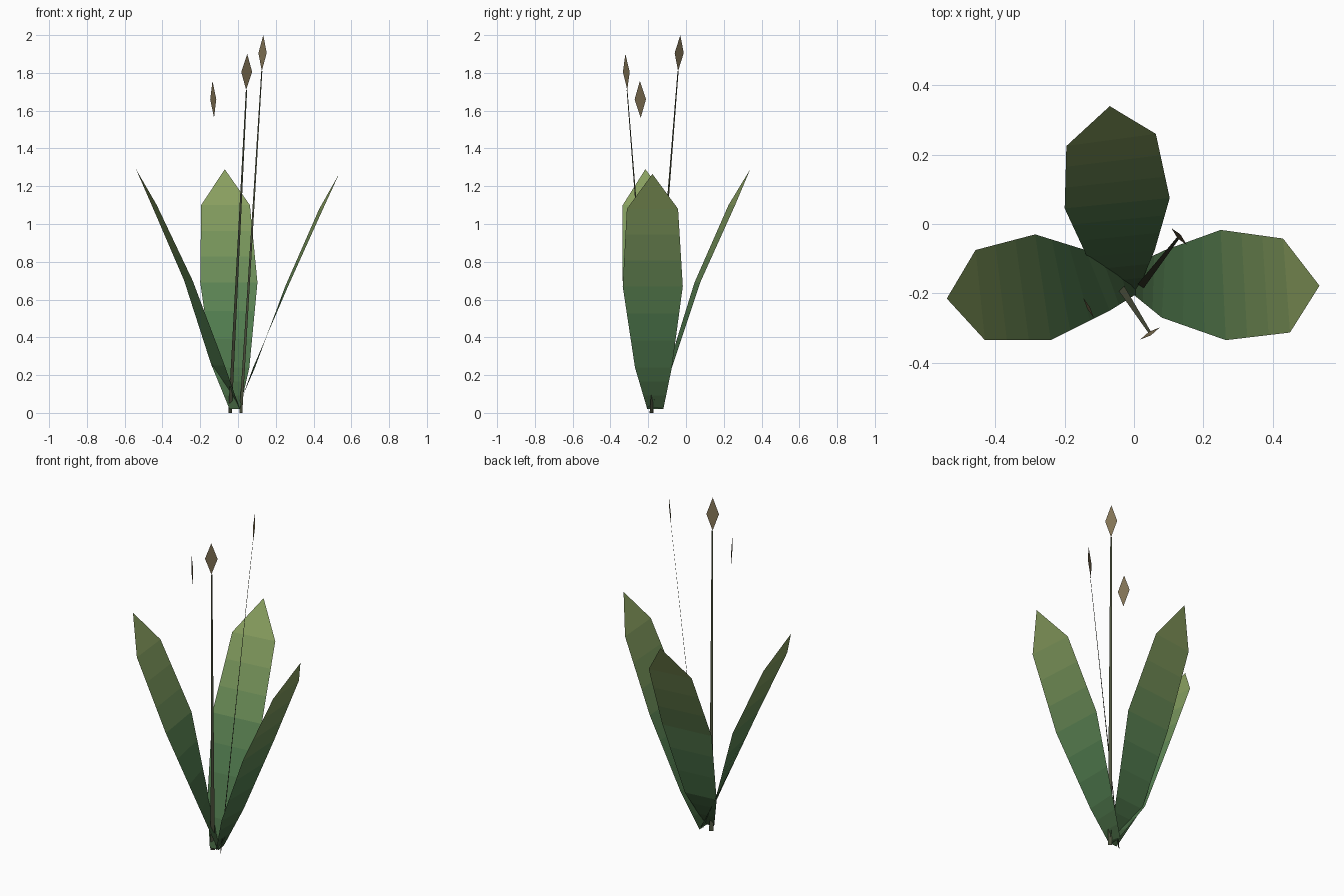
import bpy
from mathutils import Vector

if "Cube" in bpy.data.objects:
    bpy.data.objects.remove(bpy.data.objects["Cube"])

def material(name, rgb):
    m = bpy.data.materials.new(name)
    m.diffuse_color = (*rgb, 1)
    m.use_nodes = True
    m.node_tree.nodes["Principled BSDF"].inputs["Base Color"].default_value = m.diffuse_color
    return m

def card(name, verts, faces, mats):
    me = bpy.data.meshes.new(name)
    me.from_pydata([tuple(v) for v in verts], [], faces)
    for m in mats:
        me.materials.append(m)
    ob = bpy.data.objects.new(name, me)
    bpy.context.collection.objects.link(ob)
    return me

# Leaf colours run from dark base to olive tip
ramp = [Vector(c) for c in ((0.045, 0.10, 0.04), (0.09, 0.22, 0.085), (0.26, 0.36, 0.12))]
STEPS = 10
leaf_mats = []
for i in range(STEPS):
    t = 2 * i / (STEPS - 1)
    k = min(int(t), 1)
    leaf_mats.append(material(f"leaf_green_{i}", ramp[k].lerp(ramp[k + 1], t - k)))
stem_mat = material("stem_brown", (0.07, 0.08, 0.045))
head_mat = material("head_tan", (0.22, 0.17, 0.09))

def leaf(name, rows, tip):
    """rows: (left x, left y, right x, right y, z) from base to shoulder."""
    pairs = [(Vector((a, b, z)), Vector((c, d, z))) for a, b, c, d, z in rows]
    verts, faces = [], []
    for (l0, r0), (l1, r1) in zip(pairs, pairs[1:]):
        for s in range(3):
            verts += [l0.lerp(l1, s / 3), r0.lerp(r1, s / 3)]
    verts += [*pairs[-1], Vector(tip)]
    n = len(verts)
    for i in range(0, n - 3, 2):
        faces.append((i, i + 1, i + 3, i + 2))
    faces.append((n - 3, n - 2, n - 1))
    me = card(name, verts, faces, leaf_mats)
    for i, p in enumerate(me.polygons):
        p.material_index = min(i, STEPS - 1)

# Three broad leaves
leaf("back_leaf", [(-0.045, -0.2, 0.01, -0.195, 0.02), (-0.135, -0.095, 0.06, -0.075, 0.24),
                   (-0.2, 0.045, 0.103, 0.075, 0.69), (-0.195, 0.225, 0.063, 0.26, 1.1)],
     (-0.07, 0.34, 1.29))
leaf("right_leaf", [(0.0, -0.205, -0.005, -0.12, 0.02), (0.08, -0.27, 0.09, -0.075, 0.24),
                    (0.265, -0.335, 0.25, -0.017, 0.67), (0.45, -0.313, 0.43, -0.042, 1.08)],
     (0.535, -0.178, 1.265))
leaf("left_leaf", [(0.0, -0.13, 0.01, -0.2, 0.02), (-0.14, -0.075, -0.07, -0.25, 0.25),
                   (-0.285, -0.03, -0.24, -0.335, 0.7), (-0.457, -0.075, -0.43, -0.335, 1.1)],
     (-0.54, -0.215, 1.29))

# Tapered flat stems: foot, top, width direction
for name, foot, top, w in (("tall_stem", (0.015, -0.185, 0), (0.126, -0.042, 1.81), (0.7, -0.7, 0)),
                           ("middle_stem", (-0.042, -0.177, 0), (0.045, -0.312, 1.71), (0.84, 0.54, 0))):
    f, t, w = Vector(foot), Vector(top), Vector(w)
    card(name, [f - w * 0.011, f + w * 0.011, t + w * 0.004, t - w * 0.004], [(0, 1, 2, 3)], [stem_mat])

# Diamond seed heads: centre, half width, lean
for name, c, w, lean in (("tall_head", (0.13, -0.036, 1.905), (0.022, -0.024, 0), (0.004, 0.006, 0.095)),
                         ("middle_head", (0.046, -0.316, 1.805), (0.029, 0.018, 0), (0.003, -0.005, 0.095)),
                         ("low_head", (-0.131, -0.242, 1.66), (0.016, -0.03, 0), (-0.004, -0.002, 0.098))):
    c, w, lean = Vector(c), Vector(w), Vector(lean)
    card(name, [c - lean, c + w, c + lean, c - w], [(0, 1, 2, 3)], [head_mat])
